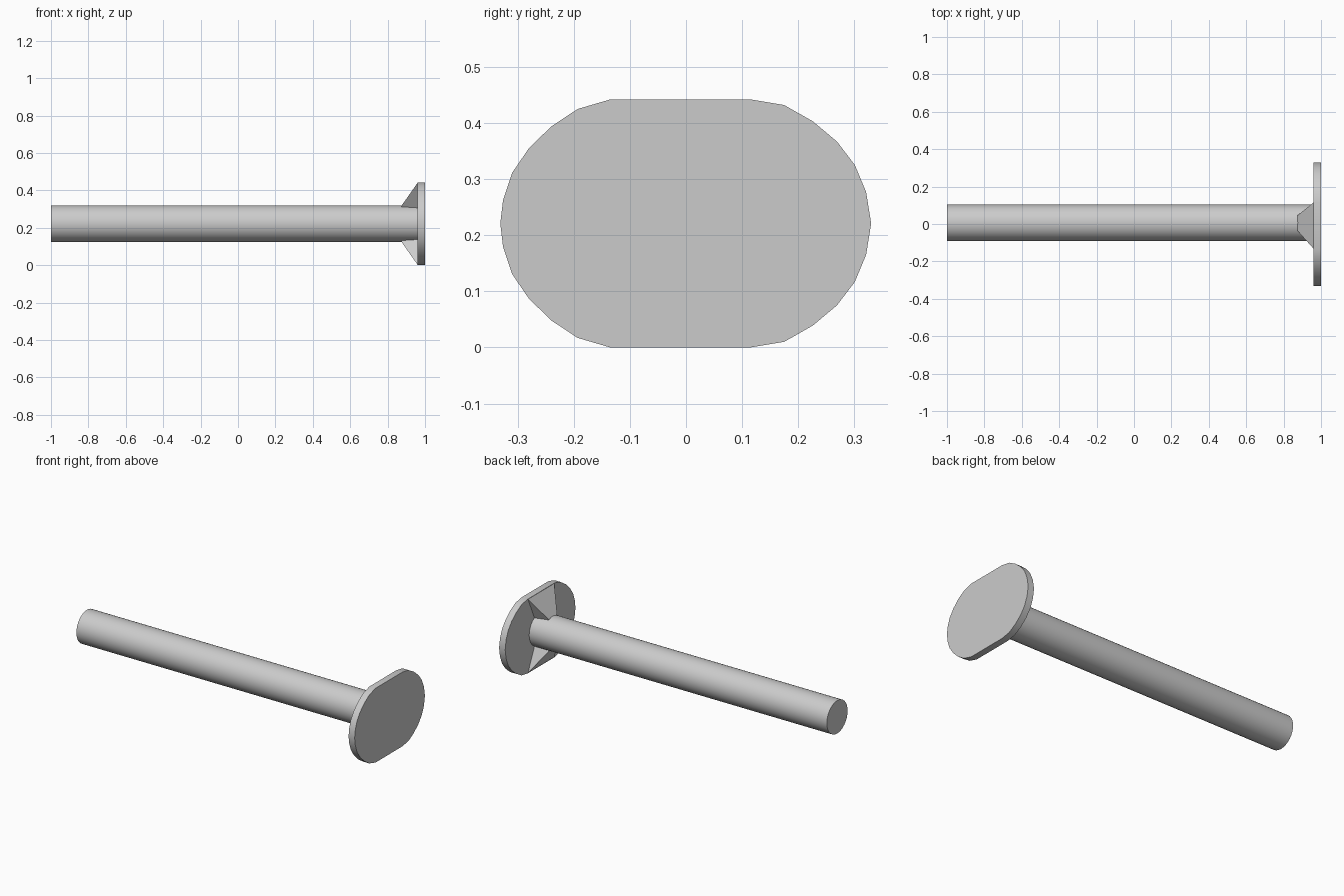
import bpy, bmesh, math
from mathutils import Vector, Matrix

cube = bpy.data.objects.get("Cube")
if cube:
    bpy.data.objects.remove(cube, do_unlink=True)

MID_Z = 0.221
PLATE_X = 0.96

grey = bpy.data.materials.new("light grey")
grey.use_nodes = True
grey.diffuse_color = (0.6, 0.6, 0.6, 1)
grey.node_tree.nodes["Principled BSDF"].inputs["Base Color"].default_value = (0.6, 0.6, 0.6, 1)


def finish(name, bm, smooth=True):
    bmesh.ops.recalc_face_normals(bm, faces=bm.faces)
    mesh = bpy.data.meshes.new(name)
    bm.to_mesh(mesh)
    bm.free()
    mesh.materials.append(grey)
    obj = bpy.data.objects.new(name, mesh)
    bpy.context.collection.objects.link(obj)
    if smooth:
        bpy.ops.object.select_all(action="DESELECT")
        obj.select_set(True)
        bpy.context.view_layer.objects.active = obj
        bpy.ops.object.shade_smooth_by_angle(angle=math.radians(30))
    return obj


# Round shaft lying along x
bm = bmesh.new()
length = PLATE_X + 0.01 + 1
bmesh.ops.create_cone(bm, cap_ends=True, segments=32, radius1=0.098, radius2=0.098, depth=length,
                      matrix=Matrix.Translation((length / 2 - 1, 0.006, MID_Z + 0.001))
                      @ Matrix.Rotation(math.pi / 2, 4, "Y"))
finish("shaft", bm)

# End plate: upper half outline (y, height above middle), mirrored below
upper = [(-0.331, 0), (-0.326, 0.042), (-0.31, 0.09), (-0.28, 0.134), (-0.24, 0.173),
         (-0.193, 0.204), (-0.135, 0.221), (0.115, 0.221), (0.175, 0.211), (0.226, 0.182),
         (0.269, 0.146), (0.301, 0.104), (0.321, 0.056), (0.33, 0)]
outline = upper + [(y, -h) for y, h in reversed(upper[1:-1])]
bm = bmesh.new()
face = bm.faces.new([bm.verts.new((PLATE_X, y, MID_Z + h)) for y, h in outline])
ext = bmesh.ops.extrude_face_region(bm, geom=[face])
bmesh.ops.translate(bm, vec=(1 - PLATE_X, 0, 0),
                    verts=[v for v in ext["geom"] if isinstance(v, bmesh.types.BMVert)])
finish("end_plate", bm)


# Flared braces between shaft and plate
def brace(name, sign):
    bm = bmesh.new()
    rings = []
    for wide, narrow, tip in ((-0.132, -0.042, -0.035), (0.115, 0.054, 0.045)):
        a = Vector((PLATE_X, wide, 0.219))
        c = Vector((PLATE_X, narrow, 0.084))
        b = Vector((0.873, tip, 0.095))
        inward = (c - a) * 0.4
        ring = [a, b, b + inward, c + inward]
        rings.append([bm.verts.new((p.x, p.y, MID_Z + sign * p.z)) for p in ring])
    left, right = rings
    bm.faces.new(left)
    bm.faces.new(right)
    for i in range(4):
        j = (i + 1) % 4
        bm.faces.new((left[i], left[j], right[j], right[i]))
    finish(name, bm, smooth=False)


brace("upper_brace", 1)
brace("lower_brace", -1)
